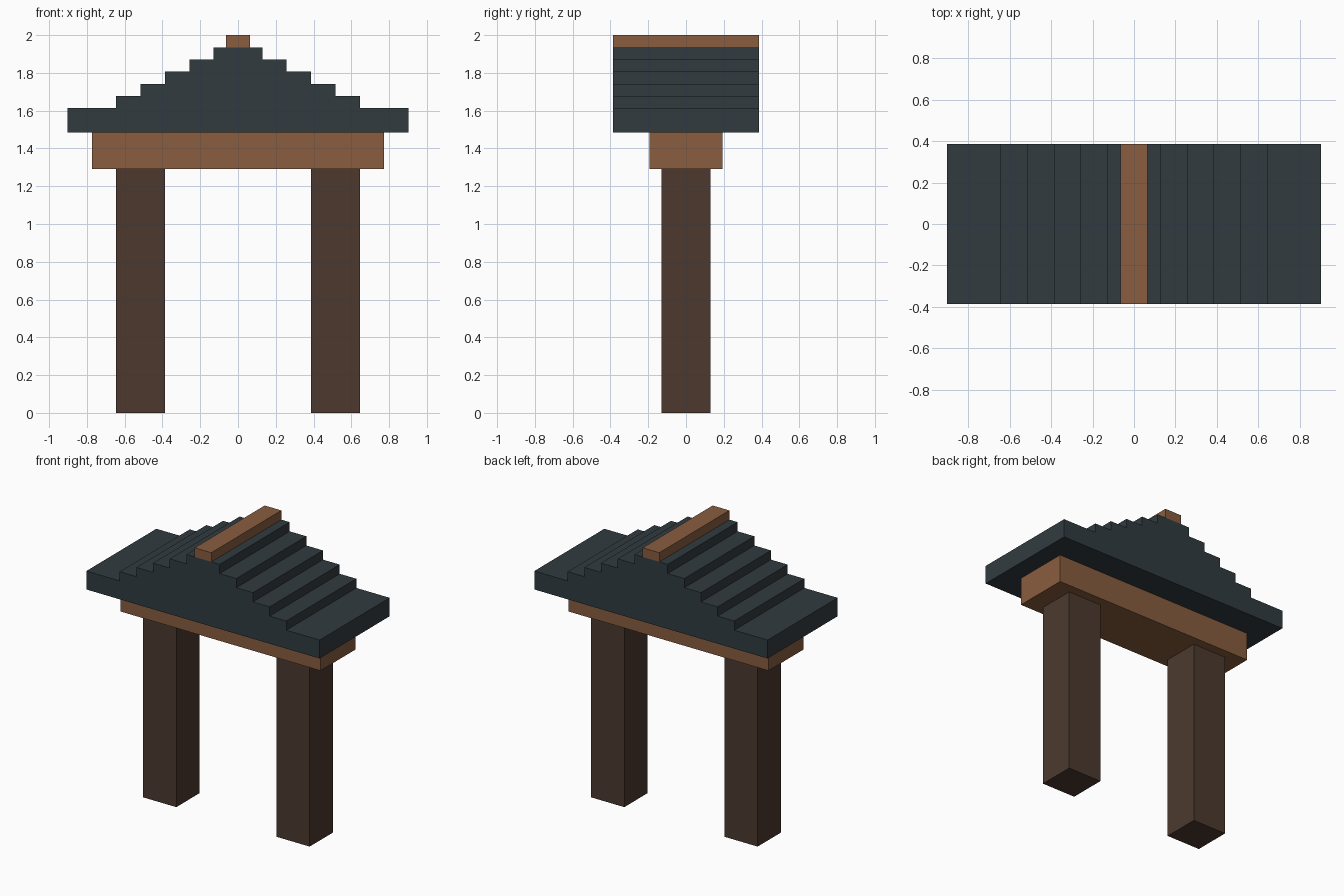
import bpy, bmesh

if "Cube" in bpy.data.objects:
    bpy.data.objects.remove(bpy.data.objects["Cube"])

U = 2 / 31  # one block of the model's grid


def material(name, rgb):
    # sRGB bytes to linear colour
    mat = bpy.data.materials.new(name)
    lin = [((c / 255 + 0.055) / 1.055) ** 2.4 for c in rgb]
    mat.diffuse_color = (*lin, 1)
    mat.use_nodes = True
    mat.node_tree.nodes["Principled BSDF"].inputs["Base Color"].default_value = mat.diffuse_color
    return mat


def extrude_profile(name, points, half_depth, mat):
    # Front outline (x, z) in grid units, extruded along y
    bm = bmesh.new()
    face = bm.faces.new([bm.verts.new((x * U, -half_depth * U, z * U)) for x, z in points])
    ext = bmesh.ops.extrude_face_region(bm, geom=[face])
    verts = [v for v in ext["geom"] if isinstance(v, bmesh.types.BMVert)]
    bmesh.ops.translate(bm, verts=verts, vec=(0, 2 * half_depth * U, 0))
    bmesh.ops.recalc_face_normals(bm, faces=bm.faces)
    mesh = bpy.data.meshes.new(name)
    bm.to_mesh(mesh)
    bm.free()
    mesh.materials.append(mat)
    obj = bpy.data.objects.new(name, mesh)
    bpy.context.collection.objects.link(obj)
    return obj


def box(name, x0, x1, z0, z1, half_depth, mat):
    return extrude_profile(name, [(x0, z0), (x1, z0), (x1, z1), (x0, z1)], half_depth, mat)


dark_wood = material("dark_wood", (76, 57, 47))
light_wood = material("light_wood", (136, 93, 62))
slate = material("slate", (49, 59, 64))

# Posts and crossbeam
box("left_post", -10, -6, 0, 20, 2, dark_wood)
box("right_post", 6, 10, 0, 20, 2, dark_wood)
box("crossbeam", -12, 12, 20, 23, 3, light_wood)

# Stepped roof: right half of the outline, then mirrored
half = [(14, 23), (14, 25)]
for i, x in enumerate((10, 8, 6, 4, 2)):
    half += [(x, 25 + i), (x, 26 + i)]
extrude_profile("stepped_roof", half + [(-x, z) for x, z in reversed(half)], 6, slate)

# Ridge cap
box("ridge_cap", -1, 1, 30, 31, 6, light_wood)
